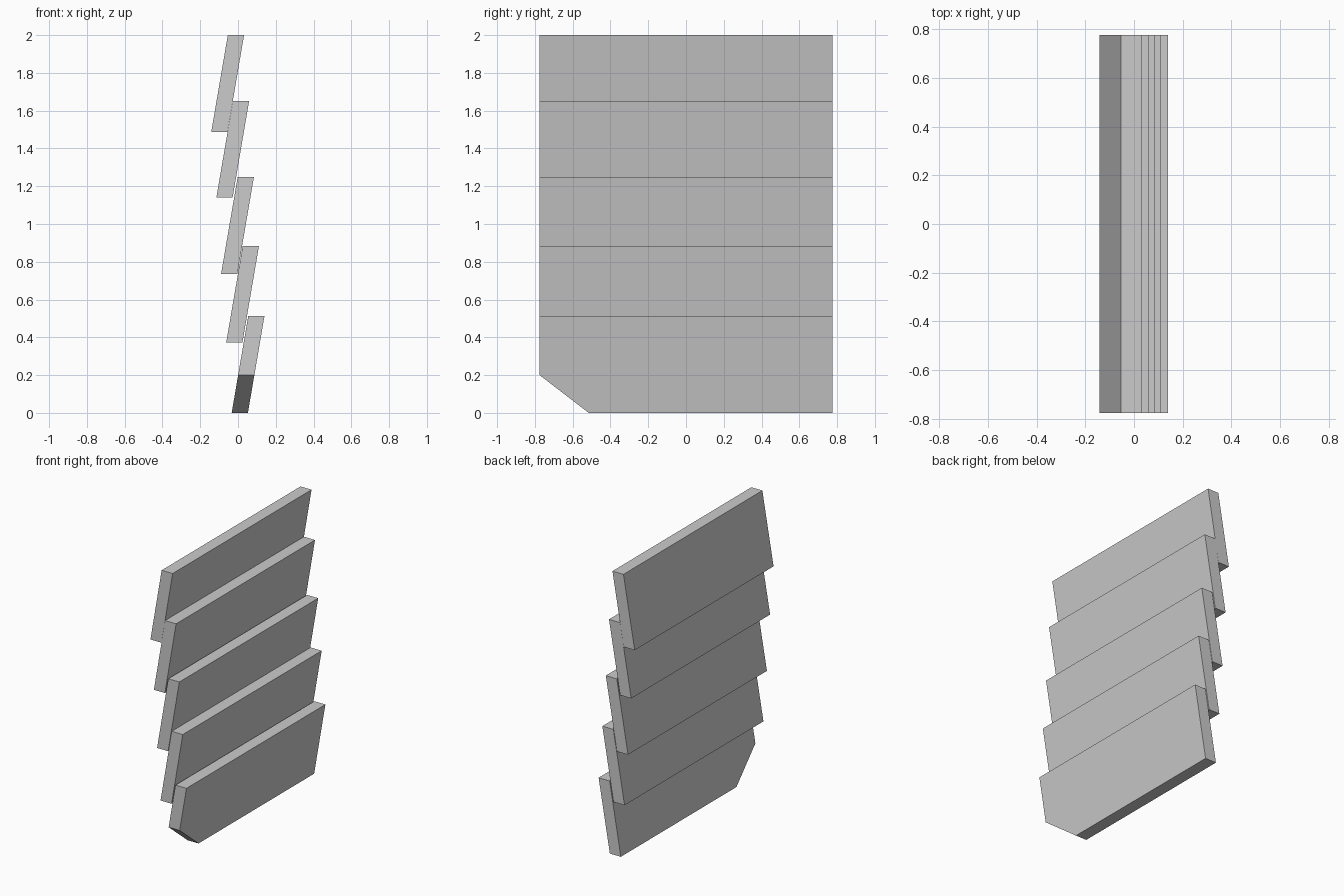
import bpy
import bmesh

cube = bpy.data.objects.get("Cube")
if cube:
    bpy.data.objects.remove(cube, do_unlink=True)

# Single plain grey material
GREY = (0.6, 0.6, 0.6, 1)
grey = bpy.data.materials.new("light_grey")
grey.use_nodes = True
grey.diffuse_color = GREY
grey.node_tree.nodes["Principled BSDF"].inputs["Base Color"].default_value = GREY

HALF = 0.775       # half length of a slat
THICK = 0.086      # horizontal thickness
HEIGHT = 0.512
LEAN = 0.171       # sideways shift per unit of height


def slat(name, top_x, top_z, cut=False):
    """Leaning board: a side outline extruded across its thickness."""
    low = top_z - HEIGHT
    outline = [(HALF, low), (HALF, top_z), (-HALF, top_z)]
    if cut:
        outline += [(-HALF, low + 0.2), (-0.515, low)]
    else:
        outline.append((-HALF, low))
    bm = bmesh.new()
    face = bm.faces.new([bm.verts.new((top_x - (top_z - z) * LEAN, y, z))
                         for y, z in outline])
    side = bmesh.ops.extrude_face_region(bm, geom=[face])
    moved = [v for v in side["geom"] if isinstance(v, bmesh.types.BMVert)]
    bmesh.ops.translate(bm, verts=moved, vec=(-THICK, 0, 0))
    bmesh.ops.recalc_face_normals(bm, faces=bm.faces)
    mesh = bpy.data.meshes.new(name)
    bm.to_mesh(mesh)
    bm.free()
    mesh.materials.append(grey)
    bpy.context.collection.objects.link(bpy.data.objects.new(name, mesh))


# Overlapping slats, each lower one stepping outward
tops = [(0.032, 2.0), (0.059, 1.652), (0.084, 1.248), (0.111, 0.884)]
for i, (x, z) in enumerate(tops):
    slat(f"slat_{i + 1}", x, z)

# Bottom slat with its front lower corner cut off
slat("bottom_slat", 0.14, HEIGHT, cut=True)
